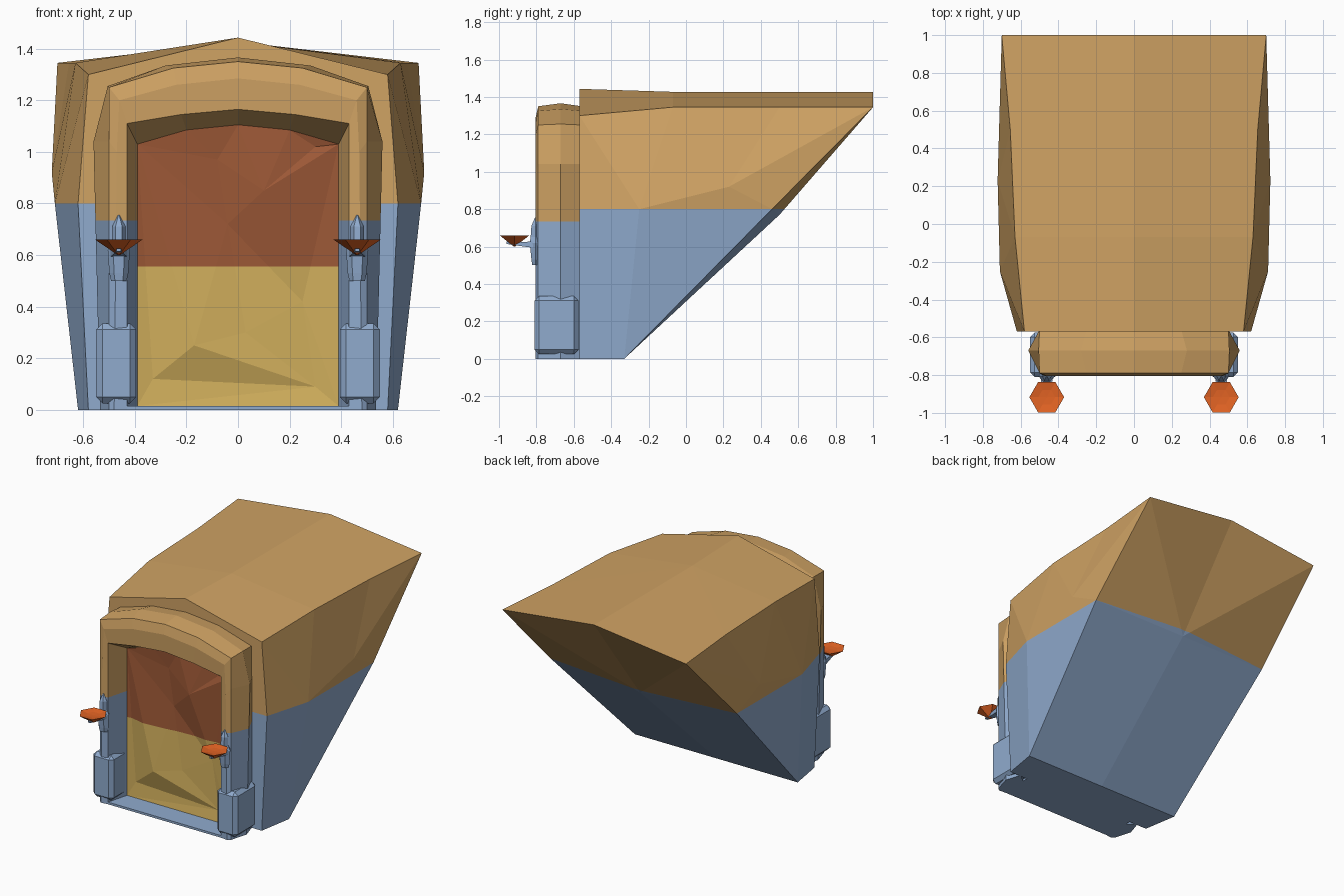
import bpy, bmesh, math
from mathutils import Vector, Matrix
from mathutils.geometry import delaunay_2d_cdt

if "Cube" in bpy.data.objects:
    bpy.data.objects.remove(bpy.data.objects["Cube"])


def material(name, rgb):
    m = bpy.data.materials.new(name)
    lin = [((c / 255 + 0.055) / 1.055) ** 2.4 for c in rgb]
    m.diffuse_color = (*lin, 1)
    m.use_nodes = True
    m.node_tree.nodes["Principled BSDF"].inputs["Base Color"].default_value = m.diffuse_color
    return m


TAN = material("sand tan", (208, 163, 100))
BLUE = material("slate blue", (144, 171, 206))
BRICK = material("brick red", (156, 88, 54))
GOLD = material("dull gold", (208, 174, 92))
ORANGE = material("ember orange", (228, 100, 36))


def finish(name, bm, mats, split=None, closed=True):
    """Make an object; with split, faces below that height use mats[1]."""
    bmesh.ops.remove_doubles(bm, verts=bm.verts, dist=1e-4)
    if closed:
        bmesh.ops.recalc_face_normals(bm, faces=bm.faces)
    if split is not None:
        bmesh.ops.bisect_plane(bm, geom=bm.verts[:] + bm.edges[:] + bm.faces[:], dist=1e-4,
                               plane_co=(0, 0, split), plane_no=(0, 0, 1))
        for f in bm.faces:
            f.material_index = int(f.calc_center_median().z < split)
    me = bpy.data.meshes.new(name)
    bm.to_mesh(me)
    bm.free()
    for m in mats:
        me.materials.append(m)
    ob = bpy.data.objects.new(name, me)
    bpy.context.collection.objects.link(ob)
    return ob


def mirrored(points, faces):
    """Build faces on the right half and repeat them on the left."""
    bm = bmesh.new()
    for s in (1, -1):
        vs = [bm.verts.new((p[0] * s, p[1], p[2])) for p in points]
        for f in faces:
            bm.faces.new([vs[i] for i in f][::s])
    return bm


def loft(bm, rings):
    """Skin a stack of rings and close both ends."""
    vs = [[bm.verts.new(p) for p in r] for r in rings]
    n = len(vs[0])
    for a, b in zip(vs, vs[1:]):
        for i in range(n):
            j = (i + 1) % n
            bm.faces.new((a[i], a[j], b[j], b[i]))
    bm.faces.new(vs[0][::-1])
    bm.faces.new(vs[-1])


def ring(c, rx, ry, n, turn=0.0):
    return [(c[0] + rx * math.cos(turn + math.tau * i / n),
             c[1] + ry * math.sin(turn + math.tau * i / n), c[2]) for i in range(n)]


# Main body: wedge with bulging sides and a sloping back
pts = [(.58, -.57, 0), (.62, -.33, 0), (.62, -.57, .8), (.71, -.25, .8), (.722, .23, .92),
       (.71, .46, .8), (.58, -.57, 1.3), (.63, -.07, 1.345), (.655, .5, 1.345), (.70, 1, 1.345),
       (0, -.57, 0), (0, -.33, 0), (0, -.57, 1.443), (0, -.07, 1.427), (0, 1, 1.427),
       (0, .5, .77), (0, -.57, .8)]
faces = [(0, 1, 3, 2), (2, 3, 6), (3, 7, 6), (3, 4, 7), (4, 8, 7), (4, 9, 8), (4, 5, 9),
         (3, 5, 4), (1, 5, 3), (6, 7, 13, 12), (7, 8, 13), (8, 9, 14, 13), (1, 11, 15, 5),
         (5, 15, 9), (9, 15, 14), (0, 10, 11, 1), (0, 2, 16, 10), (2, 6, 12, 16)]
finish("tunnel_body", mirrored(pts, faces), [TAN, BLUE], .8)

# Arched door frame: half profiles skinned from the back edge round to the reveal


def arch(y, x0, x1, x2, z1, zc, xm, zm, zt):
    return [(x0, y, 0), (x1, y, z1), (x2, y, zc), (xm, y, zm), (0, y, zt)]


profiles = [arch(-.56, .50, .50, .50, 1.04, 1.25, .25, 1.325, 1.35),
            arch(-.67, .535, .56, .505, 1.04, 1.255, .28, 1.335, 1.366),
            arch(-.79, .50, .50, .50, 1.04, 1.25, .25, 1.325, 1.35),
            arch(-.805, .48, .47, .46, 1.0, 1.20, .24, 1.26, 1.285),
            arch(-.80, .43, .43, .43, .95, 1.11, .22, 1.145, 1.165),
            arch(-.65, .39, .39, .39, .90, 1.03, .20, 1.085, 1.105)]
pts = [p for pr in profiles for p in pr]
n = len(profiles)
faces = [(5 * k + i, 5 * k + i + 1, 5 * ((k + 1) % n) + i + 1, 5 * ((k + 1) % n) + i)
         for k in range(n) for i in range(4)]
faces.append([5 * k for k in range(n)])
finish("door_frame", mirrored(pts, faces), [TAN, BLUE], .735)

# Sill under the door
bm = bmesh.new()
bmesh.ops.create_cube(bm, size=1, matrix=Matrix.Translation((0, -.68, .0075))
                      @ Matrix.Diagonal((.88, .24, .015, 1)))
finish("door_sill", bm, [BLUE])

# Door: uneven faceted sheet set back in the frame
outline = [(-.39, .015), (.39, .015), (.39, 1.03), (.2, 1.085), (0, 1.105), (-.2, 1.085), (-.39, 1.03)]
bumps = [(-.33, .12, .01), (.3, .09, .015), (-.17, .25, -.03), (.03, .30, .0), (.25, .42, .015),
         (-.04, .72, .01), (.10, .85, -.025), (-.08, .97, .01), (.3, 1.02, .01)]
flat = [Vector(p) for p in outline] + [Vector(b[:2]) for b in bumps]
co, _, tris, *_ = delaunay_2d_cdt(flat, [], [list(range(7))], 1, 1e-5)
bm = bmesh.new()
vs = []
for c in co:
    dy = sum(b[2] for b in bumps if (c - Vector(b[:2])).length < 1e-3)
    vs.append(bm.verts.new((c.x, -.65 + dy, c.y)))
for t in tris:
    f = bm.faces.new([vs[i] for i in t])
    f.normal_update()
    if f.normal.y > 0:
        f.normal_flip()
finish("door_panel", bm, [BRICK, GOLD], .555, closed=False)

for s, side in ((1, "right"), (-1, "left")):
    # Chamfered block at the foot of each jamb
    bm = bmesh.new()
    bmesh.ops.create_cube(bm, size=1, matrix=Matrix.Translation((.472 * s, -.692, .18))
                          @ Matrix.Diagonal((.155, .235, .31, 1)))
    bmesh.ops.bevel(bm, geom=bm.edges[:], offset=.024, segments=1, affect='EDGES')
    finish("jamb_foot_" + side, bm, [BLUE])

    # Sconce back plate with a spike on top
    x = .462 * s
    bm = bmesh.new()
    loft(bm, [ring((x, -.805, z), rx, ry, 6) for z, rx, ry in
              ((.50, .03, .02), (.53, .037, .025), (.62, .043, .035), (.65, .026, .03),
               (.71, .026, .025), (.755, .003, .003))])
    finish("sconce_plate_" + side, bm, [BLUE])

    # Arm reaching forward under the bowl
    bm = bmesh.new()
    loft(bm, [[(x - w, y, z - h), (x + w, y, z - h), (x + w, y, z + h), (x - w, y, z + h)]
              for y, z, w, h in ((-.80, .61, .035, .018), (-.86, .612, .025, .013),
                                 (-.96, .62, .008, .006))])
    finish("sconce_arm_" + side, bm, [BLUE])

    # Six-sided bowl with a shallow hollow
    bm = bmesh.new()
    loft(bm, [ring((x, -.917, z), r, r, 6) for z, r in
              ((.60, .004), (.628, .045), (.66, .092), (.652, .045), (.65, .004))])
    finish("sconce_bowl_" + side, bm, [ORANGE])
